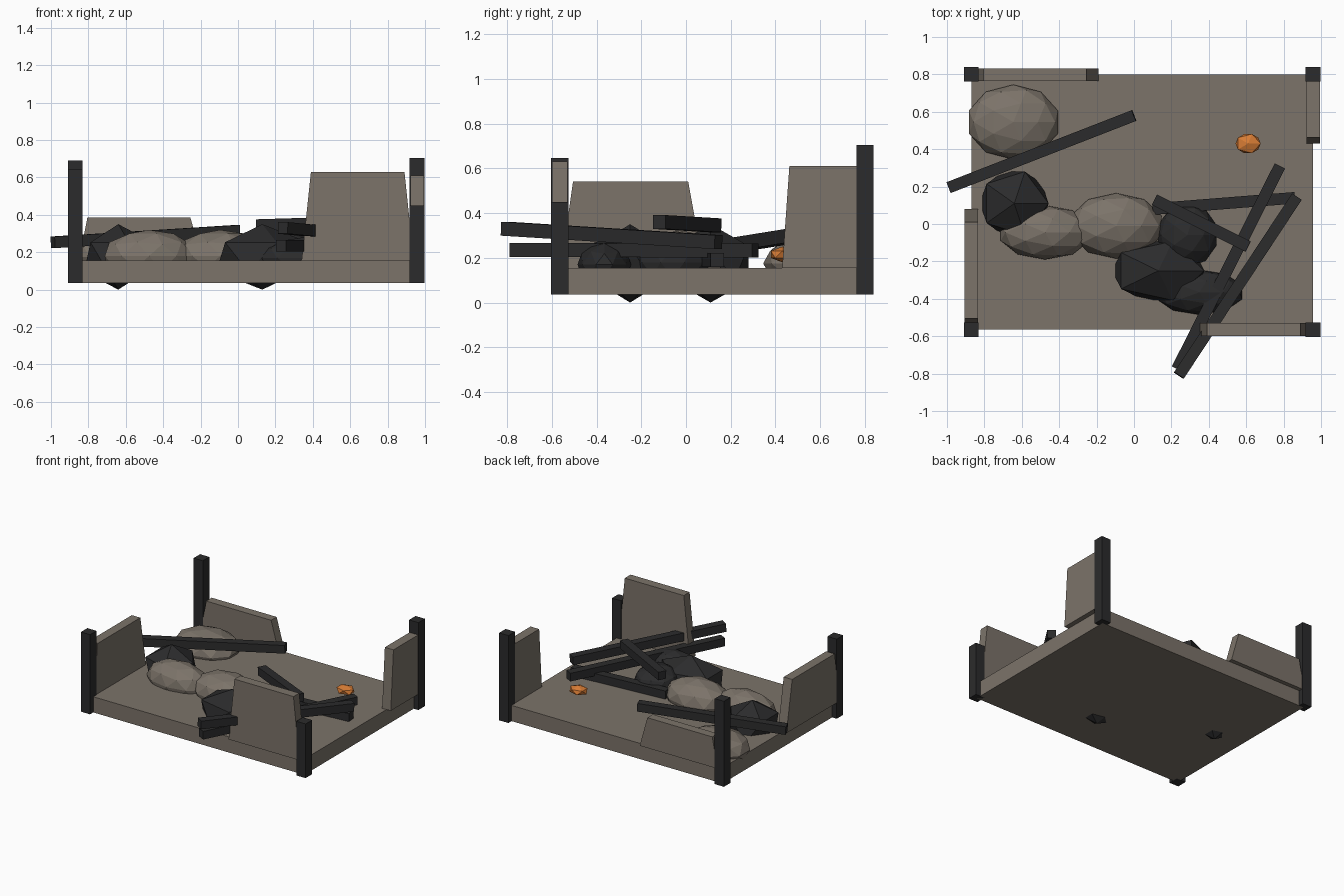
import bpy, bmesh
from mathutils import Vector

cube = bpy.data.objects.get("Cube")
if cube:
    bpy.data.objects.remove(cube, do_unlink=True)


def material(name, rgb):
    m = bpy.data.materials.new(name)
    m.use_nodes = True
    m.diffuse_color = (*rgb, 1)
    bsdf = m.node_tree.nodes["Principled BSDF"]
    bsdf.inputs["Base Color"].default_value = (*rgb, 1)
    bsdf.inputs["Roughness"].default_value = 0.9
    return m


STONE = material("weathered stone", (0.20, 0.172, 0.142))
CHAR = material("charred timber", (0.024, 0.024, 0.025))
EMBER = material("glowing ember", (0.68, 0.20, 0.035))


def finish(name, bm, mat):
    bmesh.ops.recalc_face_normals(bm, faces=bm.faces)
    mesh = bpy.data.meshes.new(name)
    bm.to_mesh(mesh)
    bm.free()
    mesh.materials.append(mat)
    obj = bpy.data.objects.new(name, mesh)
    bpy.context.collection.objects.link(obj)
    return obj


def box(name, lo, hi, mat):
    lo, hi = Vector(lo), Vector(hi)
    bm = bmesh.new()
    bmesh.ops.create_cube(bm, size=1)
    bmesh.ops.scale(bm, vec=hi - lo, verts=bm.verts)
    bmesh.ops.translate(bm, vec=(lo + hi) / 2, verts=bm.verts)
    return finish(name, bm, mat)


def wall(name, axis, profile, near, far):
    """Extrude a (length, height) profile across the wall thickness."""
    bm = bmesh.new()
    place = (lambda a, z: (a, near, z)) if axis == "x" else (lambda a, z: (near, a, z))
    face = bm.faces.new([bm.verts.new(place(a, z)) for a, z in profile])
    ext = bmesh.ops.extrude_face_region(bm, geom=[face])
    moved = [v for v in ext["geom"] if isinstance(v, bmesh.types.BMVert)]
    step = (0, far - near, 0) if axis == "x" else (far - near, 0, 0)
    bmesh.ops.translate(bm, vec=step, verts=moved)
    return finish(name, bm, STONE)


def beam(name, start, end, size=0.062):
    start, end = Vector(start), Vector(end)
    d = end - start
    bm = bmesh.new()
    bmesh.ops.create_cube(bm, size=1)
    bmesh.ops.scale(bm, vec=(size, d.length, size), verts=bm.verts)
    obj = finish(name, bm, CHAR)
    obj.rotation_euler = d.to_track_quat("Y", "Z").to_euler()
    obj.location = (start + end) / 2


def rock(name, center, radii, mat, detail):
    bm = bmesh.new()
    bmesh.ops.create_icosphere(bm, subdivisions=detail, radius=1)
    bmesh.ops.scale(bm, vec=radii, verts=bm.verts)
    finish(name, bm, mat).location = center


# Floor slab
BASE, FLOOR = 0.035, 0.155
box("floor_slab", (-0.87, -0.565, BASE), (0.957, 0.80, FLOOR), STONE)

# Corner posts, each broken at its own height
for name, x, y, top in (("front_right_post", -0.87, -0.565, 0.645),
                        ("front_left_post", 0.957, -0.565, 0.45),
                        ("back_right_post", -0.87, 0.80, 0.69),
                        ("back_left_post", 0.957, 0.80, 0.705)):
    box(name, (x - 0.039, y - 0.039, BASE), (x + 0.039, y + 0.039, top), CHAR)

# Broken wall panels with sloping ends
for name, axis, base, top, height, near, far in (
        ("front_wall", "x", (0.34, 0.94), (0.39, 0.89), 0.63, -0.60, -0.53),
        ("back_wall", "x", (-0.85, -0.19), (-0.805, -0.255), 0.387, 0.765, 0.832),
        ("right_wall", "y", (-0.56, 0.08), (-0.505, 0.01), 0.54, -0.907, -0.835),
        ("left_wall", "y", (0.43, 0.80), (0.462, 0.765), 0.61, 0.921, 0.994)):
    wall(name, axis, [(base[0], FLOOR), (base[1], FLOOR),
                      (top[1], height), (top[0], height)], near, far)

# Fallen beams
beam("fallen_beam_right", (-0.99, 0.195, 0.253), (0.0, 0.58, 0.315))
beam("fallen_beam_low", (0.10, 0.08, 0.19), (0.86, 0.14, 0.19))
beam("fallen_beam_short", (0.11, 0.13, 0.345), (0.61, -0.12, 0.36))
beam("fallen_beam_middle", (0.23, -0.775, 0.235), (0.78, 0.31, 0.232))
beam("fallen_beam_top", (0.24, -0.81, 0.33), (0.87, 0.145, 0.27))

# Rubble stones
rock("stone_back", (-0.645, 0.545, 0.175), (0.25, 0.20, 0.12), STONE, 2)
rock("stone_front", (-0.475, -0.045, 0.18), (0.25, 0.145, 0.14), STONE, 2)
rock("stone_middle", (-0.095, -0.01, 0.18), (0.255, 0.175, 0.14), STONE, 2)

# Charred rubble
rock("charred_rubble_right", (-0.64, 0.11, 0.175), (0.205, 0.20, 0.175), CHAR, 1)
rock("charred_rubble_front", (0.13, -0.25, 0.175), (0.275, 0.185, 0.175), CHAR, 1)
rock("charred_rubble_middle", (0.285, -0.06, 0.18), (0.165, 0.17, 0.13), CHAR, 2)
rock("charred_rubble_corner", (0.35, -0.365, 0.17), (0.24, 0.12, 0.11), CHAR, 2)

# Ember
rock("ember", (0.61, 0.43, 0.215), (0.075, 0.06, 0.035), EMBER, 1)
